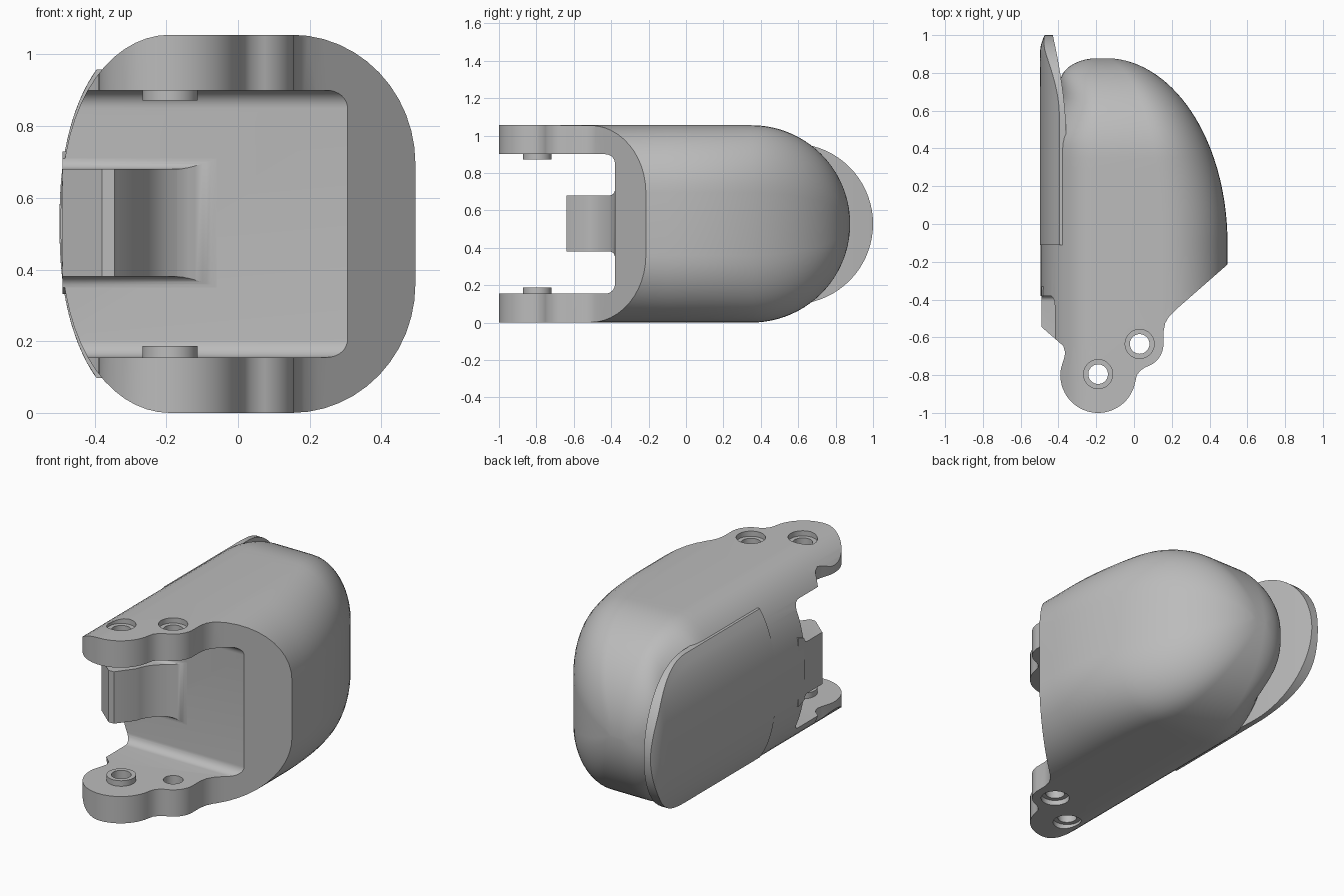
import bpy, bmesh
from math import sin, cos, pi, sqrt, radians

if "Cube" in bpy.data.objects:
    bpy.data.objects.remove(bpy.data.objects["Cube"])

grey = bpy.data.materials.new("plain grey")
grey.use_nodes = True
grey.diffuse_color = (0.5, 0.5, 0.5, 1)
grey.node_tree.nodes["Principled BSDF"].inputs["Base Color"].default_value = (0.5, 0.5, 0.5, 1)

MID = 0.5275      # half height of the shell
X0 = -0.19        # x of the main hinge axis


def finish_mesh(name, bm):
    bmesh.ops.recalc_face_normals(bm, faces=bm.faces)
    mesh = bpy.data.meshes.new(name)
    bm.to_mesh(mesh)
    bm.free()
    mesh.materials.append(grey)
    obj = bpy.data.objects.new(name, mesh)
    bpy.context.collection.objects.link(obj)
    return obj


def loft(name, rings):
    """Skin a row of closed rings and cap both ends."""
    bm = bmesh.new()
    rows = [[bm.verts.new(p) for p in ring] for ring in rings]
    n = len(rows[0])
    for a, b in zip(rows, rows[1:]):
        for i in range(n):
            j = (i + 1) % n
            bm.faces.new((a[i], a[j], b[j], b[i]))
    bm.faces.new(rows[0])
    bm.faces.new(rows[-1])
    return finish_mesh(name, bm)


def prism(name, outline, lo, hi, axis="z"):
    def place(a, b, h):
        return (a, b, h) if axis == "z" else (h, a, b)
    return loft(name, [[place(a, b, h) for a, b in outline] for h in (lo, hi)])


def arc(cx, cy, r, start, end, n=12):
    angles = [radians(start + (end - start) * i / n) for i in range(n + 1)]
    return [(cx + r * cos(t), cy + r * sin(t)) for t in angles]


def cylinder(name, x, y, r, lo, hi):
    return prism(name, arc(x, y, r, 0, 360 - 360 / 40, 39), lo, hi)


def activate(obj):
    bpy.ops.object.select_all(action="DESELECT")
    obj.select_set(True)
    bpy.context.view_layer.objects.active = obj


def boolean(obj, cutter, operation="DIFFERENCE", keep=False):
    cutter.hide_render = True
    mod = obj.modifiers.new("cut", "BOOLEAN")
    mod.solver = "EXACT"
    mod.operation = operation
    mod.object = cutter
    activate(obj)
    bpy.ops.object.modifier_apply(modifier=mod.name)
    if not keep:
        bpy.data.objects.remove(cutter)


def left_x(z):
    """Bulged left side of the shell at height z from the middle."""
    return X0 - 0.305 * sqrt(max(0, 1 - (abs(z) / MID) ** 2.4))


# Shell: a rounded section swept back into a dome
def section(y):
    t = min(1, max(0, (y + 0.1) / 0.978))
    right = (-0.15 + 0.645 * sqrt(1 - t * t) - X0) / 0.685
    left = 1 - 0.34 * min(1, max(0, (y - 0.45) / 0.2))
    left *= sqrt(max(0.001, 1 - (max(0, y - 0.75) / 0.128) ** 2))
    high = sqrt(1 - (max(0, y - 0.35) / MID) ** 2)
    pts = []
    for i in range(13):
        a = pi / 2 * (1 - i / 12)
        pts.append((0.15 + 0.345 * cos(a), 0.1675 + 0.36 * sin(a)))
    pts += [(x, -z) for x, z in reversed(pts)]
    for i in range(33):
        z = -MID * cos(pi * i / 32)
        pts.append((left_x(z), z))
    return [(X0 + (x - X0) * (right if x > X0 else left), y, MID + z * high)
            for x, z in pts]


stations = [-1.05, -0.6, -0.1] + [-0.1 + 0.45 * i / 8 for i in range(1, 9)]
stations += [0.35 + MID * sin(radians(89.3) * i / 22) for i in range(1, 23)]
shell = loft("fingertip_shell", [section(y) for y in stations])

# Side outline with the two hinge lobes
outline = [(0.7, -0.035), (0.22, -0.455)]
outline += [(0.185, -0.49), (0.165, -0.525), (0.156, -0.57)]
outline += arc(0.03, -0.635, 0.126, 0, -75)
outline += [(0.035, -0.775), (0.015, -0.8)]
outline += arc(X0, -0.8, 0.2, -10, -190, 28)
outline += [(-0.37, -0.71), (-0.364, -0.68), (-0.375, -0.645)]
outline += [(-0.7, -0.36), (-0.7, 1.2), (0.7, 1.2)]
boolean(shell, prism("outline_cutter", outline, -0.2, 1.3), "INTERSECT")

# Slot between the lugs, with filleted back corners
slot = [(-1.2, 0.155)] + arc(-0.43, 0.205, 0.05, -90, 0, 8)
slot += arc(-0.43, 0.85, 0.05, 0, 90, 8) + [(-1.2, 0.9)]
boolean(shell, prism("slot_cutter", slot, -0.8, 0.8, "x"))

# Hinge holes with counterbores, and bosses around the main pin
for x, y in ((X0, -0.795), (0.03, -0.635)):
    boolean(shell, cylinder("hole_cutter", x, y, 0.052, -0.2, 1.3))
    for lo, hi in ((-0.1, 0.03), (1.025, 1.2)):
        boolean(shell, cylinder("bore_cutter", x, y, 0.077, lo, hi))

bosses = []
for name, lo, hi in (("lower_boss", 0.14, 0.187), ("upper_boss", 0.872, 0.915)):
    boss = cylinder(name, X0, -0.795, 0.077, lo, hi)
    boolean(boss, cylinder("hole_cutter", X0, -0.795, 0.052, -0.2, 1.3))
    bosses.append(boss)

# Stop tab: flared at its root and hollowed on the inner side
flare = arc(-0.41, 0.71, 0.03, -90, 0, 6)
tab_side = [(-0.66, 0.38), (-0.66, 0.68)] + flare + [(-0.3, 0.74), (-0.3, 0.32)]
tab_side += [(y, 1.06 - z) for y, z in reversed(flare)]
tab = prism("stop_tab", tab_side, -0.6, 0.1, "x")
tab_plan = [(-0.49, -0.545), (-0.38, -0.64), (-0.345, -0.64), (-0.335, -0.625)]
tab_plan += arc(-0.06, -0.6, 0.22, 180, 90, 12)[2:]
tab_plan = [(x if x < -0.3 else min(x, -0.06), y) for x, y in tab_plan]
tab_plan += [(-0.06, -0.33), (-0.49, -0.33)]
boolean(tab, prism("plan_cutter", tab_plan, 0, 1), "INTERSECT")


# Nail plate: follows the bulge and ends in a round tip
def nail_ring(y):
    half = 0.43 * sqrt(max(0.0004, 1 - (max(0, y - 0.57) / 0.43) ** 2))
    inner = -0.36 - 0.07 * (max(0, y - 0.5) / 0.5) ** 1.6
    tip = 0.025 * (max(0, y - 0.9) / 0.1) ** 2
    ring = []
    for i in range(21):
        z = half * (i / 10 - 1)
        lift = 0.003 + 0.012 * (abs(z) / 0.43) ** 4
        ring.append((left_x(z) - lift + tip, y, MID + z))
    ring += [(inner, y, MID + half * (1 - i / 5)) for i in range(11)]
    return ring


nail_y = [-0.11, 0.2, 0.5] + [0.57 + 0.43 * sin(pi / 2 * i / 18) for i in range(19)]
nail = loft("nail_plate", [nail_ring(y) for y in nail_y])

for obj in [shell, tab, nail] + bosses:
    activate(obj)
    bpy.ops.object.shade_smooth_by_angle(angle=radians(32))
